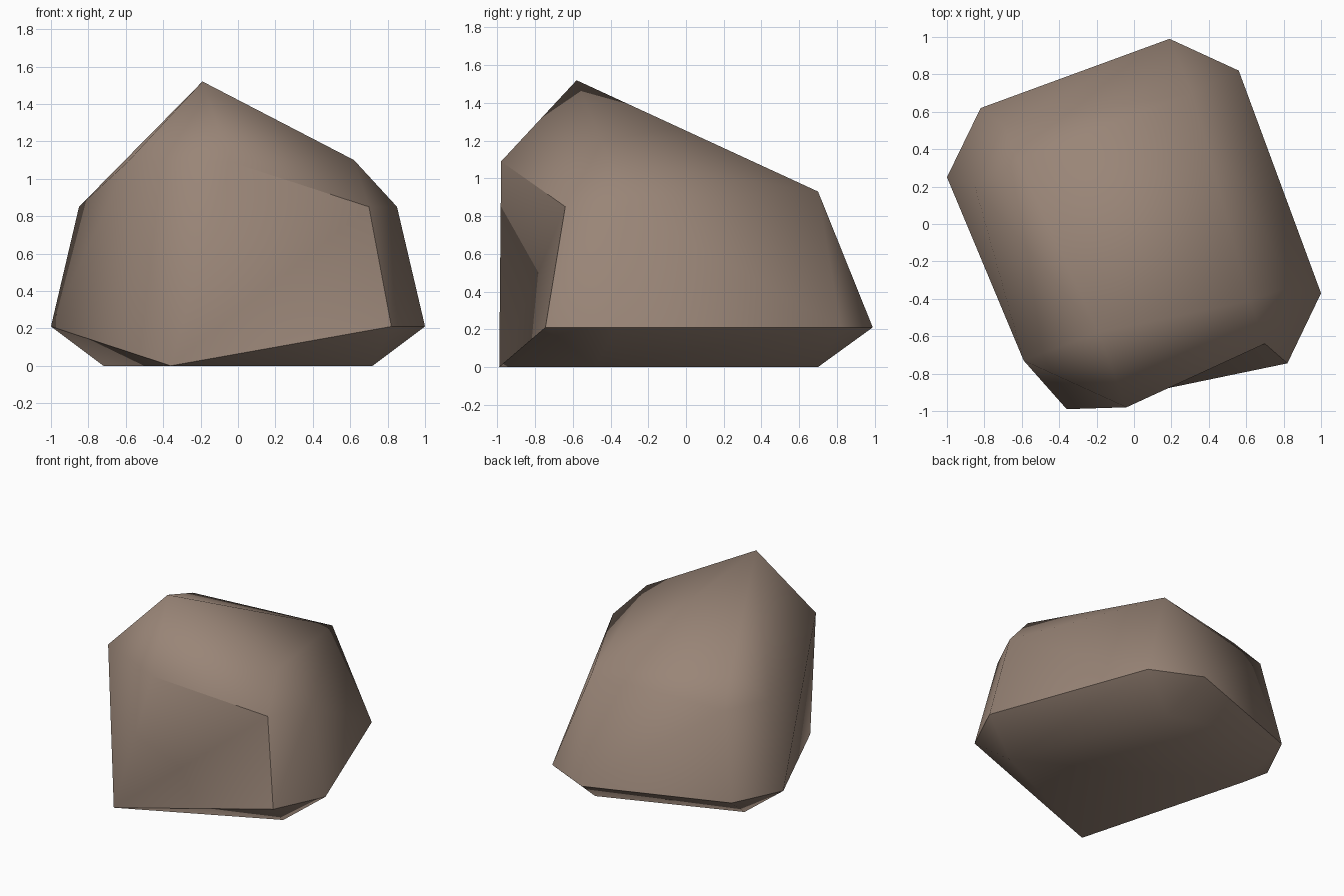
import bpy, bmesh, math

if "Cube" in bpy.data.objects:
    bpy.data.objects.remove(bpy.data.objects["Cube"])

# Corner points of the boulder, from top to bottom
peak = [(-0.19, -0.58, 1.52)]
shoulder = [(-0.04, -0.98, 1.09), (-0.59, -0.73, 1.09),
            (0.62, -0.41, 1.10), (-0.62, 0.34, 1.07), (0.31, 0.70, 0.93)]
upper = [(0.70, -0.64, 0.85), (0.85, -0.33, 0.85),
         (-0.70, 0.53, 0.85), (-0.85, 0.20, 0.85)]
girdle = [(0.82, -0.745, 0.21), (1.0, -0.37, 0.21), (0.56, 0.82, 0.21),
          (0.19, 0.99, 0.21), (-0.82, 0.62, 0.21), (-1.0, 0.25, 0.21)]
base = [(-0.36, -0.99, 0.0), (0.72, -0.48, 0.0),
        (0.28, 0.70, 0.0), (-0.72, 0.32, 0.0)]

# Faceted body
bm = bmesh.new()
verts = {p: bm.verts.new(p) for p in peak + shoulder + upper + girdle + base}
bmesh.ops.convex_hull(bm, input=list(verts.values()))

# Slight hollow on the front: turn the diagonal of the front right facet
a, c = verts[shoulder[0]], verts[girdle[0]]
if a.is_valid and c.is_valid:
    diagonal = bm.edges.get((a, c))
    if diagonal:
        bmesh.ops.rotate_edges(bm, edges=[diagonal], use_ccw=False)

loose = [v for v in bm.verts if not v.link_faces]
bmesh.ops.delete(bm, geom=loose, context='VERTS')
bmesh.ops.recalc_face_normals(bm, faces=bm.faces[:])
mesh = bpy.data.meshes.new("boulder")
bm.to_mesh(mesh)
bm.free()

# Stone colour
stone = bpy.data.materials.new("brown stone")
stone.diffuse_color = (0.32, 0.235, 0.185, 1)
stone.use_nodes = True
stone.node_tree.nodes["Principled BSDF"].inputs["Base Color"].default_value = stone.diffuse_color
mesh.materials.append(stone)

boulder = bpy.data.objects.new("boulder", mesh)
bpy.context.collection.objects.link(boulder)
bpy.context.view_layer.objects.active = boulder
boulder.select_set(True)
bpy.ops.object.shade_smooth_by_angle(angle=math.radians(50))
